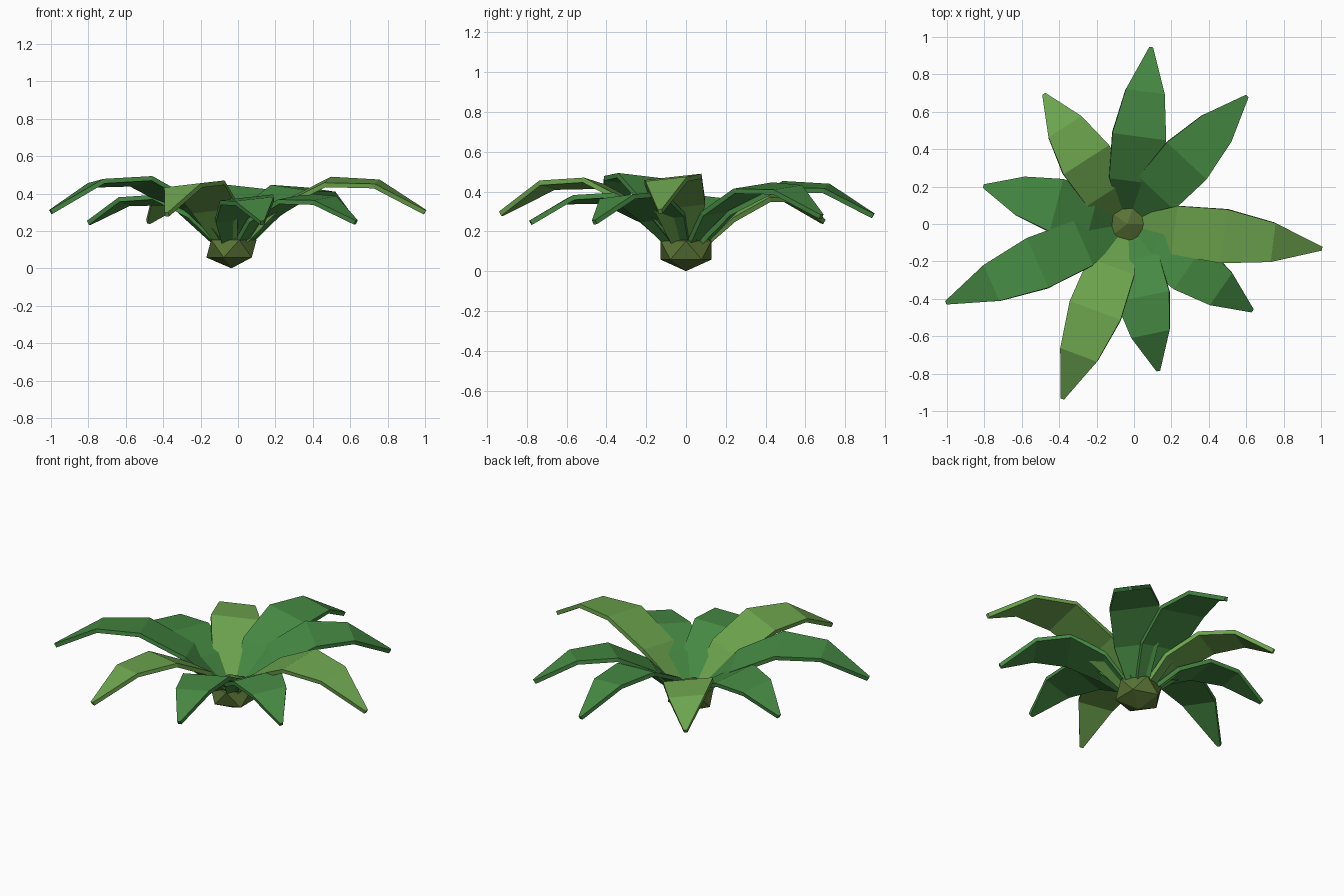
import bpy, bmesh, math
from mathutils import Vector, Matrix

if "Cube" in bpy.data.objects:
    bpy.data.objects.remove(bpy.data.objects["Cube"])

CENTRE = Vector((-0.035, 0, 0))


def material(name, rgb):
    m = bpy.data.materials.new(name)
    m.diffuse_color = (*rgb, 1)
    m.use_nodes = True
    m.node_tree.nodes["Principled BSDF"].inputs["Base Color"].default_value = m.diffuse_color
    return m


dark = material("leaf_green", (0.06, 0.25, 0.055))
light = material("leaf_light_green", (0.15, 0.37, 0.075))
stem = material("core_olive", (0.10, 0.17, 0.035))


def add_object(name, bm, mat):
    mesh = bpy.data.meshes.new(name)
    bm.to_mesh(mesh)
    bm.free()
    mesh.materials.append(mat)
    obj = bpy.data.objects.new(name, mesh)
    bpy.context.collection.objects.link(obj)
    return obj


# Faceted core at the base of the plant
bm = bmesh.new()
bmesh.ops.create_icosphere(bm, subdivisions=1, radius=1,
                           matrix=Matrix.Translation(CENTRE + Vector((0, 0, 0.105)))
                           @ Matrix.Diagonal((0.15, 0.15, 0.105, 1)))
add_object("core", bm, stem)

# Arching leaf: strip of four segments, slightly rolled, then thickened
WIDTHS = [0.09, 0.26, 0.29, 0.21, 0.02]
ROLL = 0.11


def leaf(name, tip_x, tip_y, mat):
    span = Vector((tip_x, tip_y, 0)) - CENTRE
    length = span.length
    along = span.normalized()
    side = Vector((-along.y, along.x, ROLL))
    bm = bmesh.new()
    rows = []
    for i, w in enumerate(WIDTHS):
        t = max(i / 4, 0.03)
        z = 0.06 + length * (1.31 * t - 1.08 * t * t)
        mid = CENTRE + along * length * t + Vector((0, 0, z))
        rows.append([bm.verts.new(mid + side * s * w / 2) for s in (-1, 1)])
    for a, b in zip(rows, rows[1:]):
        bm.faces.new((a[0], b[0], b[1], a[1]))
    obj = add_object(name, bm, mat)
    mod = obj.modifiers.new("thickness", 'SOLIDIFY')
    mod.thickness = 0.025
    mod.offset = 0


# Leaf tips going round the plant
TIPS = [(1.0, -0.13, light), (0.60, 0.68, dark), (0.09, 0.94, dark),
        (-0.48, 0.69, light), (-0.80, 0.20, dark), (-1.0, -0.42, dark),
        (-0.38, -0.93, light), (0.13, -0.78, dark), (0.63, -0.46, dark)]
for n, (x, y, mat) in enumerate(TIPS, 1):
    leaf(f"leaf_{n}", x, y, mat)
